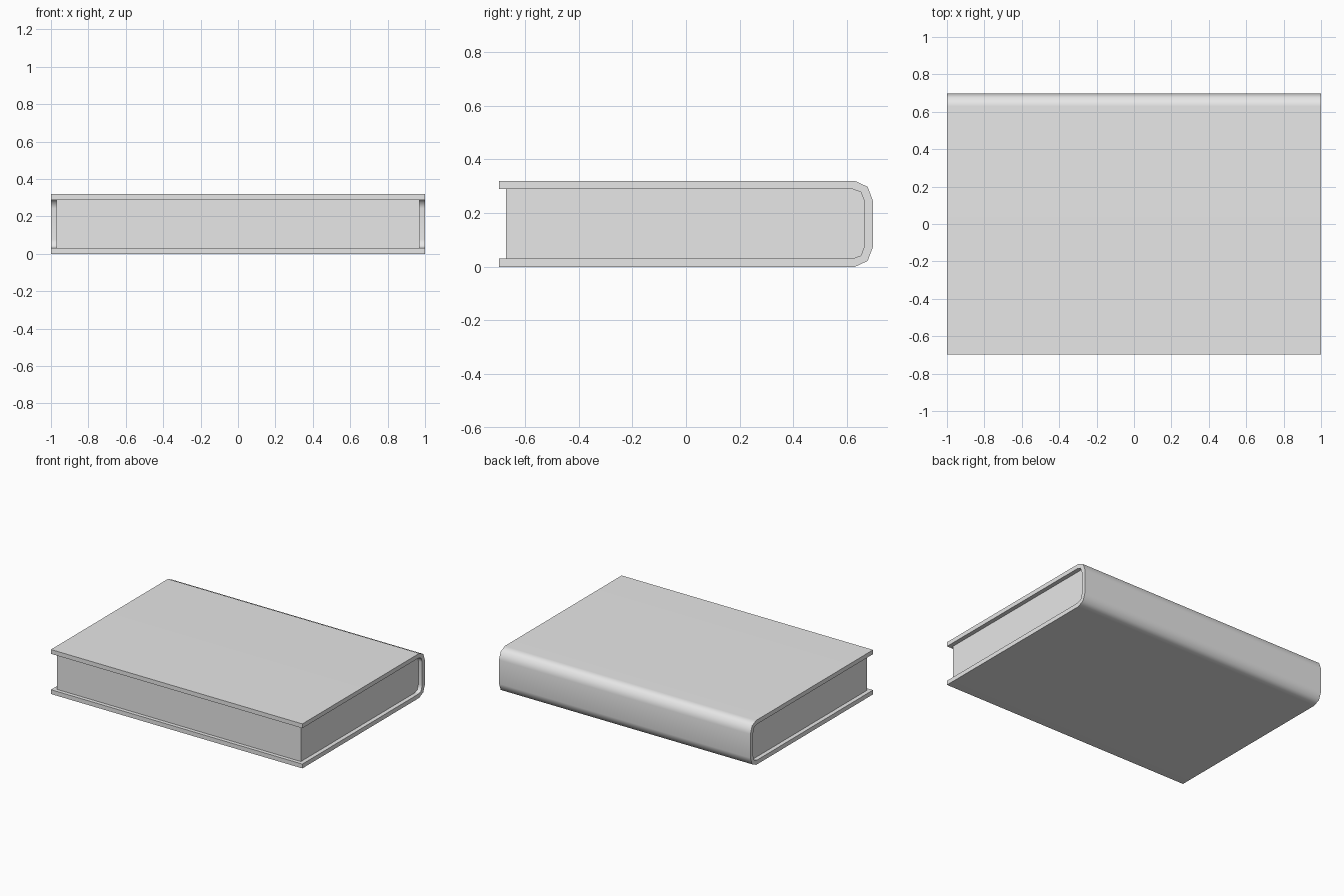
import bpy
import bmesh
import math

cube = bpy.data.objects.get("Cube")
if cube:
    bpy.data.objects.remove(cube, do_unlink=True)

HEIGHT = 0.32

grey = bpy.data.materials.new("plain grey")
grey.use_nodes = True
grey.diffuse_color = (0.8, 0.8, 0.8, 1)
grey.node_tree.nodes["Principled BSDF"].inputs["Base Color"].default_value = (0.8, 0.8, 0.8, 1)


def mirrored(upper):
    """Complete an upper half profile (y, z) with its lower half."""
    return upper + [(y, HEIGHT - z) for y, z in reversed(upper)]


def prism(name, section, caps, half_width):
    """Sweep a closed (y, z) section along x and close both ends."""
    bm = bmesh.new()
    ends = [[bm.verts.new((x, y, z)) for y, z in section]
            for x in (-half_width, half_width)]
    count = len(section)
    for i in range(count):
        j = (i + 1) % count
        bm.faces.new((ends[0][i], ends[0][j], ends[1][j], ends[1][i]))
    for end in ends:
        for cap in caps:
            bm.faces.new([end[i] for i in cap])
    bmesh.ops.recalc_face_normals(bm, faces=bm.faces)
    mesh = bpy.data.meshes.new(name)
    bm.to_mesh(mesh)
    bm.free()
    mesh.materials.append(grey)
    obj = bpy.data.objects.new(name, mesh)
    bpy.context.collection.objects.link(obj)

    # Rounded spine, crisp board edges, flat boards
    bpy.ops.object.select_all(action="DESELECT")
    obj.select_set(True)
    bpy.context.view_layer.objects.active = obj
    bpy.ops.object.shade_smooth_by_angle(angle=math.radians(60))
    weighted = obj.modifiers.new("flat boards", "WEIGHTED_NORMAL")
    weighted.keep_sharp = True
    return obj


# Rounded bends of the spine, outside and inside
outer_bend = [(0.63, HEIGHT), (0.677, 0.298), (0.697, 0.245)]
inner_bend = [(0.622, 0.289), (0.652, 0.278), (0.665, 0.243)]

# Cover: two boards joined by the spine
outer = mirrored([(-0.697, HEIGHT)] + outer_bend)
inner = mirrored([(-0.697, 0.289)] + inner_bend)
n = len(outer)
cover_caps = [(i, i + 1, 2 * n - 2 - i, 2 * n - 1 - i) for i in range(n - 1)]
prism("cover", outer + inner[::-1], cover_caps, 1.0)

# Page block: fills the cover, set back from its three open sides
pages = mirrored([(-0.67, 0.289)] + inner_bend)
prism("page_block", pages, [range(len(pages))], 0.97)
